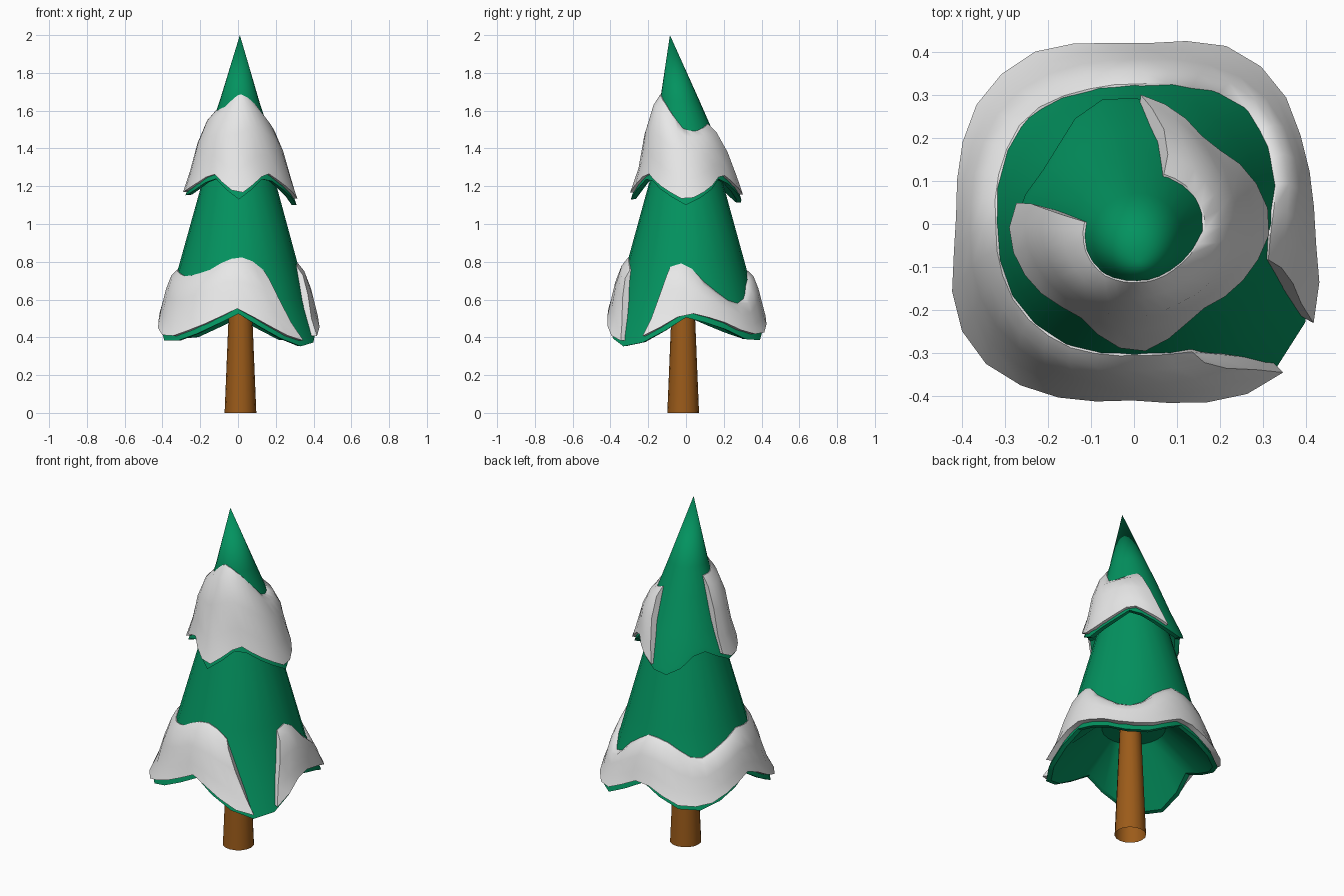
import bpy, bmesh, math

if "Cube" in bpy.data.objects:
    bpy.data.objects.remove(bpy.data.objects["Cube"])

def material(name, col):
    m = bpy.data.materials.new(name)
    m.diffuse_color = (*col, 1)
    m.use_nodes = True
    m.node_tree.nodes["Principled BSDF"].inputs["Base Color"].default_value = m.diffuse_color
    return m

GREEN = material("pine green", (0.001, 0.29, 0.115))
WHITE = material("snow white", (0.8, 0.8, 0.8))
BROWN = material("bark brown", (0.33, 0.105, 0.01))

def lerp(a, b, t):
    return a + (b - a) * t

def interp(table, x):
    for (x0, y0), (x1, y1) in zip(table, table[1:]):
        if x <= x1:
            return lerp(y0, y1, (x - x0) / (x1 - x0))
    return table[-1][1]

def around(table, deg):
    """Look up a value by angle, wrapping at 360 degrees."""
    t = table + [(table[0][0] + 360, table[0][1])]
    return interp(t, (deg - t[0][0]) % 360 + t[0][0])

def axis_y(z):
    """The tree top leans towards the front."""
    return interp([(0, 0), (1.3, 0), (1.6, -0.025), (2, -0.085)], z)

def axis_x(z):
    return interp([(0, 0), (1.3, 0.005), (2, 0.01)], z)

def polar(r, deg, z):
    a = math.radians(deg)
    return (axis_x(z) + r * math.cos(a), axis_y(z) + r * math.sin(a), z)

def build(name, rows, mat, angle=35, caps=()):
    """Skin closed rings of points, filling the rings listed in caps."""
    bm = bmesh.new()
    vs = [[bm.verts.new(p) for p in row] for row in rows]
    n = len(rows[0])
    for a, b in zip(vs, vs[1:]):
        for i in range(n):
            j = (i + 1) % n
            bm.faces.new((a[i], a[j], b[j], b[i]))
    for c in caps:
        bm.faces.new(vs[c])
    bmesh.ops.remove_doubles(bm, verts=bm.verts, dist=1e-5)
    bmesh.ops.recalc_face_normals(bm, faces=bm.faces)
    me = bpy.data.meshes.new(name)
    bm.to_mesh(me)
    bm.free()
    me.materials.append(mat)
    ob = bpy.data.objects.new(name, me)
    bpy.context.collection.objects.link(ob)
    bpy.ops.object.select_all(action='DESELECT')
    ob.select_set(True)
    bpy.context.view_layer.objects.active = ob
    bpy.ops.object.shade_smooth_by_angle(angle=math.radians(angle))
    return ob

# Radius by height, hem height by angle
LOW_R = [(0.34, 0.48), (0.5, 0.395), (0.6, 0.365), (0.8, 0.31), (1.2, 0.2), (1.3, 0.17)]
LOW_HEM = [(0, 0.505), (25, 0.46), (45, 0.39), (60, 0.385), (90, 0.5), (120, 0.4), (138, 0.39),
           (180, 0.51), (208, 0.385), (222, 0.375), (240, 0.42), (270, 0.525),
           (308, 0.36), (322, 0.345), (335, 0.39)]
UP_R = [(1.1, 0.31), (1.2, 0.265), (1.3, 0.22), (1.5, 0.155), (1.65, 0.105), (2, 0)]
UP_HEM = [(0, 1.1), (24, 1.16), (48, 1.25), (75, 1.17), (100, 1.1), (120, 1.15), (143, 1.24),
          (185, 1.14), (210, 1.18), (237, 1.25), (270, 1.13), (305, 1.255), (335, 1.17)]

def foliage(name, prof, hem, heights, inner_z, inner_r):
    """Hollow cone with a wavy hem and a closed underside."""
    angs = [i * 15 for i in range(24)]
    rows = [[polar(interp(prof, z), a, z) for a in angs] for z in heights]
    for dz, dr in ((0.03, 0), (0, -0.004), (0.002, -0.03)):
        rows.append([polar(interp(prof, around(hem, a) + dz) + dr, a, around(hem, a) + dz)
                     for a in angs])
    rows.append([polar(inner_r, a, inner_z) for a in angs])
    return build(name, rows, GREEN, caps=[-1] if heights[0] > 1.5 else [0, -1])

foliage("lower_foliage", LOW_R, LOW_HEM, (1.3, 1.2, 0.8, 0.6), 0.65, 0.17)
foliage("upper_foliage", UP_R, UP_HEM, (2.0, 1.65, 1.5, 1.32), 1.28, 0.16)

def snow(name, prof, hem, tops, top_span, low_span, thick, lip, drop, steps):
    """Thick drape between a top line and the hem, with slanted ends."""
    rows = []
    # (position down the drape, share of thickness)
    section = [(0, -0.3), (0, 0.1), (0.12, 0.75), (0.4, 1), (0.75, (1 + lip) / 2), (1, lip),
               (1, -0.3), (0.5, -0.3)]
    for i in range(steps + 1):
        u = i / steps
        a0, a1 = lerp(*top_span, u), lerp(*low_span, u)
        z0, z1 = around(tops, a0), around(hem, a1) + drop
        ring = []
        for v, f in section:
            z = lerp(z0, z1, v)
            ring.append(polar(interp(prof, z) + thick * f, lerp(a0, a1, v), z))
        rows.append(ring)
    return build(name, rows, WHITE, 40, caps=[0, -1])

# Snow lying along each hem
snow("lower_snow", LOW_R, LOW_HEM,
     [(-17, 0.77), (0, 0.8), (15, 0.7), (35, 0.6), (52, 0.57), (70, 0.69), (90, 0.76),
      (110, 0.73), (135, 0.64), (160, 0.71), (180, 0.76), (215, 0.72), (240, 0.75),
      (255, 0.8), (270, 0.83), (290, 0.79), (296, 0.74)],
     (-15, 294), (-29, 315), 0.035, 0.9, 0.03, 30)
snow("upper_snow", UP_R, UP_HEM,
     [(160, 1.6), (200, 1.6), (230, 1.62), (250, 1.66), (270, 1.69), (295, 1.67), (320, 1.63),
      (345, 1.56), (362, 1.5), (385, 1.49), (425, 1.53)],
     (166, 425), (170, 448), 0.042, 0.4, 0.022, 24)

# Trunk, open at the ends
bpy.ops.mesh.primitive_cone_add(vertices=16, radius1=0.084, radius2=0.055, depth=0.7,
                                end_fill_type='NOTHING', location=(0.013, -0.015, 0.35))
trunk = bpy.context.object
trunk.name = "trunk"
trunk.data.materials.append(BROWN)
bpy.ops.object.shade_smooth_by_angle(angle=math.radians(35))
